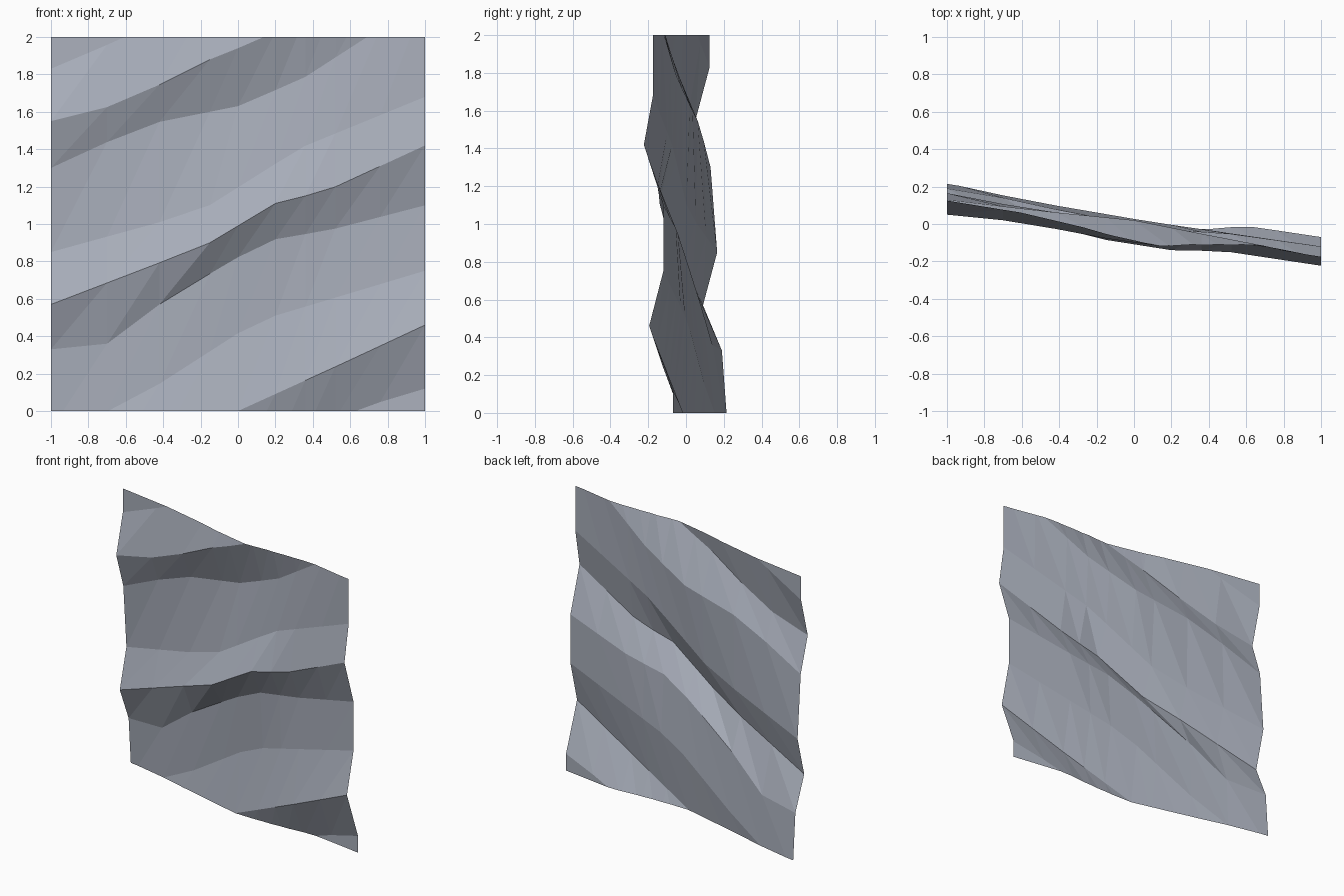
import bpy, bmesh

if "Cube" in bpy.data.objects:
    bpy.data.objects.remove(bpy.data.objects["Cube"])

# crease lines of the rumpled sheet, bottom to top: points (x, z, y)
creases = []


def crease(*pts):
    creases.append(pts)


def sample(pts, x):
    """Position (z, y) of a crease line at a given x."""
    for (x0, z0, y0), (x1, z1, y1) in zip(pts, pts[1:]):
        if x <= x1 + 1e-6:
            t = (x - x0) / (x1 - x0)
            return z0 + t * (z1 - z0), y0 + t * (y1 - y0)


# lowest fold: foot, ridge, shoulder
crease((-1, -.80, .20), (.6, 0, -.01), (1, .12, -.07))
crease((-1, -.45, .16), (0, 0, -.03), (.55, .25, -.125), (1, .46, -.195))
crease((-1, -.10, .222), (-.6, .03, .13), (.1, .48, .01), (1, .75, -.12))
# middle fold
crease((-1, .33, .19), (-.7, .36, .14), (-.38, .60, .07), (.15, .91, -.03), (.5, .97, -.05), (1, 1.10, -.12))
crease((-1, .57, .09), (-.4, .80, -.02), (-.15, .90, -.085), (.2, 1.11, -.14), (.48, 1.18, -.145), (1, 1.42, -.223))
crease((-1, .85, .165), (-.2, 1.07, .01), (.34, 1.41, -.07), (1, 1.68, -.175))
# upper fold
crease((-1, 1.30, .13), (-.5, 1.53, .07), (0, 1.63, .02), (.35, 1.78, -.05), (1, 2.2, -.175))
crease((-1, 1.55, .05), (-.6, 1.65, .01), (-.2, 1.86, -.07), (.15, 2, -.12), (1, 2.45, -.22))
crease((-1, 1.83, .125), (-.6, 2, .06), (1, 2.75, -.19))
# run-off strips, trimmed away below
creases.insert(0, [(x, z - .4, y) for x, z, y in creases[0]])
creases.append([(x, z + .6, y) for x, z, y in creases[-1]])

# loft strips between the creases
columns = [-1, -.7, -.42, -.15, 0, .2, .36, .52, .76, 1]
bm = bmesh.new()
grid = []
for c in creases:
    row = []
    for x in columns:
        z, y = sample(c, x)
        row.append(bm.verts.new((x, y, z)))
    grid.append(row)
for lo, hi in zip(grid, grid[1:]):
    for i in range(len(columns) - 1):
        a, b, c, d = lo[i], lo[i + 1], hi[i + 1], hi[i]
        bm.faces.new((a, b, c))
        bm.faces.new((a, c, d))

# trim square at floor and top
for z, n in ((0, -1), (2, 1)):
    bmesh.ops.bisect_plane(bm, geom=bm.verts[:] + bm.edges[:] + bm.faces[:], dist=1e-5,
                           plane_co=(0, 0, z), plane_no=(0, 0, n), clear_outer=True)

mesh = bpy.data.meshes.new("rumpled_sheet")
bm.to_mesh(mesh)
bm.free()
sheet = bpy.data.objects.new("rumpled_sheet", mesh)
bpy.context.collection.objects.link(sheet)
mat = bpy.data.materials.new("cool_grey")
mat.diffuse_color = (.40, .43, .50, 1)
mat.use_nodes = True
mat.node_tree.nodes["Principled BSDF"].inputs["Base Color"].default_value = mat.diffuse_color
mesh.materials.append(mat)
